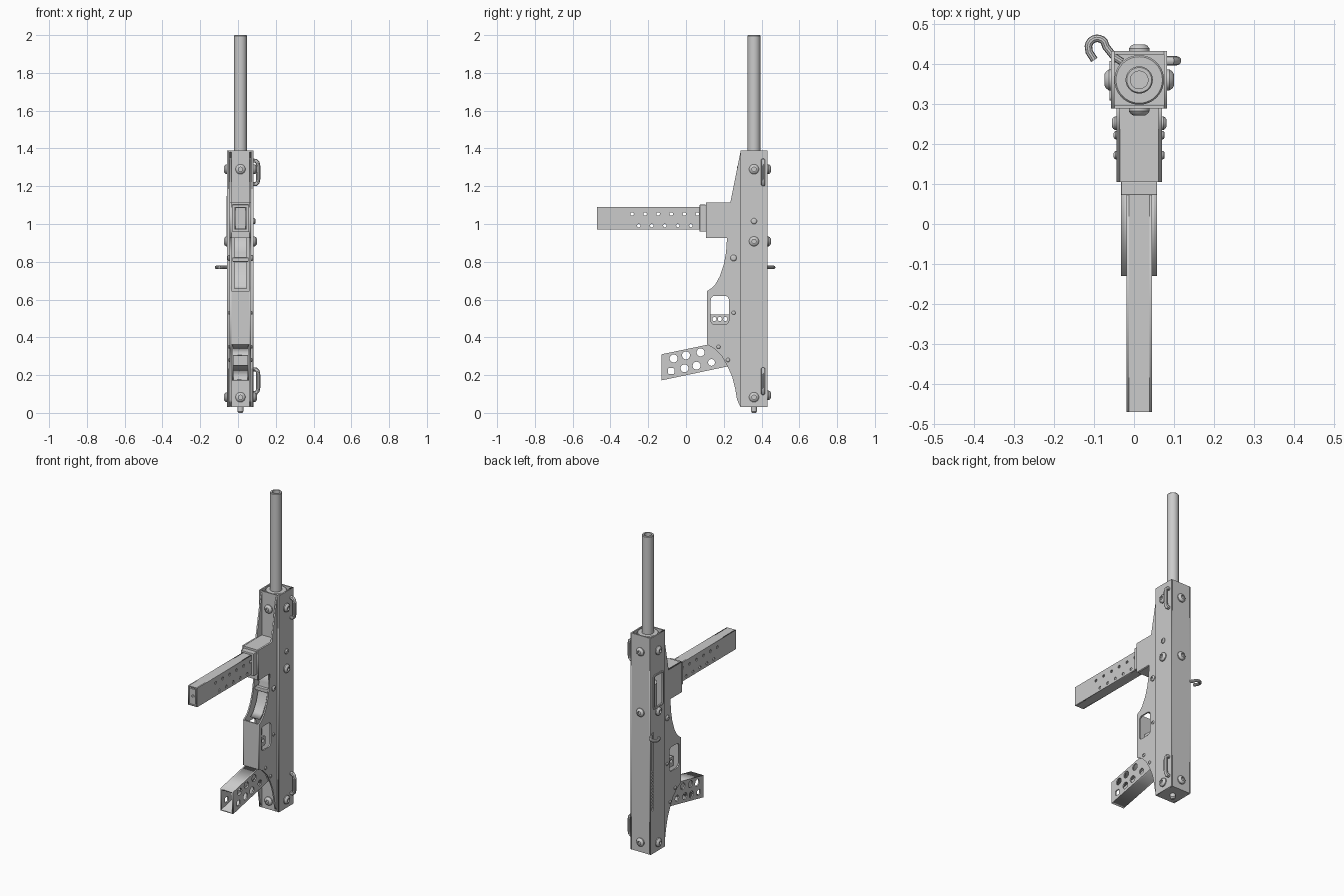
import bpy, bmesh, math
from mathutils import Matrix, Vector

cube = bpy.data.objects.get("Cube")
if cube:
    bpy.data.objects.remove(cube)

steel = bpy.data.materials.new("grey_steel")
steel.use_nodes = True
steel.diffuse_color = (0.6, 0.6, 0.6, 1)
steel.node_tree.nodes["Principled BSDF"].inputs["Base Color"].default_value = (0.6, 0.6, 0.6, 1)

CX, CY = 0.013, 0.36          # bore axis
AXES = {"+x": (1, 0, 0), "-x": (-1, 0, 0), "+y": (0, 1, 0),
        "-y": (0, -1, 0), "+z": (0, 0, 1), "-z": (0, 0, -1)}


def add(name, mesh, smooth=False):
    mesh.materials.clear()
    mesh.materials.append(steel)
    ob = bpy.data.objects.new(name, mesh)
    bpy.context.collection.objects.link(ob)
    if smooth:
        bpy.ops.object.select_all(action="DESELECT")
        bpy.context.view_layer.objects.active = ob
        ob.select_set(True)
        bpy.ops.object.shade_smooth_by_angle(angle=math.radians(35))
    return ob


def box(name, x, y, z, bevel=0.0):
    bm = bmesh.new()
    bmesh.ops.create_cube(bm, size=1)
    for v in bm.verts:
        v.co = Vector([(a + b) / 2 + c * (b - a) for (a, b), c in zip((x, y, z), v.co)])
    if bevel:
        bmesh.ops.bevel(bm, geom=bm.edges[:], offset=bevel, segments=2, affect="EDGES", profile=0.5)
    me = bpy.data.meshes.new(name)
    bm.to_mesh(me)
    bm.free()
    return add(name, me)


def lathe(name, profile, loc, axis="+z", steps=28):
    bm = bmesh.new()
    verts = [bm.verts.new((r, 0, h)) for r, h in profile]
    edges = [bm.edges.new(p) for p in zip(verts, verts[1:])]
    bmesh.ops.spin(bm, geom=verts + edges, axis=(0, 0, 1), cent=(0, 0, 0),
                   angle=2 * math.pi, steps=steps)
    bmesh.ops.remove_doubles(bm, verts=bm.verts[:], dist=1e-5)
    bmesh.ops.recalc_face_normals(bm, faces=bm.faces[:])
    turn = Vector((0, 0, 1)).rotation_difference(Vector(AXES[axis])).to_matrix().to_4x4()
    bm.transform(Matrix.Translation(loc) @ turn)
    me = bpy.data.meshes.new(name)
    bm.to_mesh(me)
    bm.free()
    return add(name, me, True)


def curve_mesh(name, loops, cyclic, **settings):
    cu = bpy.data.curves.new(name + "_curve", "CURVE")
    for key, value in settings.items():
        setattr(cu, key, value)
    for pts in loops:
        sp = cu.splines.new("POLY")
        sp.points.add(len(pts) - 1)
        for p, co in zip(sp.points, pts):
            p.co = (*co, 1) if len(co) == 3 else (*co, 0, 1)
        sp.use_cyclic_u = cyclic
    tmp = bpy.data.objects.new(name + "_tmp", cu)
    bpy.context.collection.objects.link(tmp)
    dg = bpy.context.evaluated_depsgraph_get()
    me = bpy.data.meshes.new_from_object(tmp.evaluated_get(dg))
    bpy.data.objects.remove(tmp)
    me.name = name
    return me


def plate(name, loops, x, thick):
    # sheet drawn in (y, z), first loop is the outline and the rest are holes
    me = curve_mesh(name, loops, True, dimensions="2D", fill_mode="BOTH", extrude=thick / 2)
    me.transform(Matrix(((0, 0, 1, x), (1, 0, 0, 0), (0, 1, 0, 0), (0, 0, 0, 1))))
    return add(name, me)


def rod(name, pts, radius):
    me = curve_mesh(name, [pts], False, dimensions="3D", bevel_depth=radius,
                    bevel_resolution=3, use_fill_caps=True)
    return add(name, me, True)


def circle(y, z, r, n=20):
    return [(y + r * math.cos(i * math.tau / n), z + r * math.sin(i * math.tau / n)) for i in range(n)]


def rect(y0, y1, z0, z1, r=0.0):
    if not r:
        return [(y0, z0), (y1, z0), (y1, z1), (y0, z1)]
    pts = []
    for k, (cy, cz) in enumerate([(y1 - r, z1 - r), (y0 + r, z1 - r), (y0 + r, z0 + r), (y1 - r, z0 + r)]):
        for i in range(6):
            a = (k + i / 5) * math.pi / 2
            pts.append((cy + r * math.cos(a), cz + r * math.sin(a)))
    return pts


# Square receiver tube: four walls, ejection port and handle slot on one side
X0, X1, Y0, Y1, Z0, Z1 = -0.057, 0.083, 0.288, 0.432, 0.03, 1.39
T = 0.008
plate("receiver_right_wall", [rect(Y0, Y1, Z0, Z1), rect(0.315, 0.4, 0.94, 1.14, 0.006),
                              rect(0.402, 0.418, 0.3, 0.79, 0.006)], X0 + T / 2, T)
plate("receiver_left_wall", [rect(Y0, Y1, Z0, Z1)], X1 - T / 2, T)
for name, ya in (("receiver_front_wall", Y0), ("receiver_back_wall", Y1 - T)):
    box(name, (X0 + T, X1 - T), (ya, ya + T), (Z0, Z1))
box("receiver_end_plate", (X0 + T, X1 - T), (Y0 + T, Y1 - T), (Z0, Z0 + T))
lathe("end_screw", [(0, 0.03), (0.016, 0.03), (0.016, 0.008), (0.01, 0), (0, 0)], (CX, CY, 0))
lathe("breech_bolt", [(0, 0.8), (0.052, 0.8), (0.052, 1.07), (0, 1.07)], (CX, CY, 0))
for i in range(12):
    z = 0.32 + i * 0.02
    box("slot_rib", (X0 + 0.002, X0 + 0.014), (0.403, 0.417), (z, z + 0.007))
plate("port_rim", [rect(0.308, 0.407, 0.933, 1.147, 0.01), rect(0.318, 0.397, 0.943, 1.137, 0.006)],
      X0 - 0.002, 0.005)

# Barrel with open bore and its front bushing
lathe("barrel", [(0.022, 1.3), (0.034, 1.3), (0.034, 1.996), (0.031, 2), (0.022, 2), (0.022, 1.3)],
      (CX, CY, 0), steps=40)
lathe("barrel_bushing", [(0.034, 1.3), (0.062, 1.3), (0.062, 1.38), (0.058, 1.385), (0.034, 1.385)],
      (CX, CY, 0), steps=40)

# Folded sheet frame: two matching side plates with trigger window
outline = [(0.289, 1.385), (0.235, 1.115), (0.105, 1.115), (0.105, 0.925), (0.217, 0.925),
           (0.212, 0.85), (0.2, 0.785), (0.18, 0.725), (0.155, 0.68), (0.135, 0.66), (0.111, 0.645),
           (0.111, 0.362), (0.15, 0.34), (0.19, 0.3), (0.22, 0.246), (0.245, 0.19), (0.26, 0.13),
           (0.27, 0.07), (0.289, 0.03)]
window = rect(0.131, 0.227, 0.468, 0.62, 0.022)
FX0, FX1 = -0.044, 0.07
for name, x in (("frame_right_plate", FX0 + 0.0045), ("frame_left_plate", FX1 - 0.0045)):
    plate(name, [outline, window], x, 0.009)
inner = (FX0 + 0.009, FX1 - 0.009)
box("frame_front_wall", inner, (0.111, 0.119), (0.362, 0.645))
box("magazine_well", inner, (0.105, 0.288), (0.926, 1.114))

# Curved catch lever between the plates, with its cross pin
arc = [(0.24, 0.925), (0.236, 0.85), (0.226, 0.79), (0.208, 0.73), (0.18, 0.68), (0.15, 0.655)]
plate("catch_lever", [arc + [(y + 0.012, z) for y, z in reversed(arc)]], CX, 0.064)
box("catch_block", (-0.03, 0.056), (0.212, 0.24), (0.8, 0.822), 0.003)

# Drilled trigger
plate("trigger", [rect(0.125, 0.232, 0.462, 0.522, 0.008)] +
      [circle(y, 0.497, 0.011) for y in (0.15, 0.179, 0.208)], CX, 0.03)

# Hollow drilled pistol grip
holes = [(-0.066, 0.288, 0.021), (0, 0.304, 0.021), (0.077, 0.32, 0.021),
         (-0.008, 0.236, 0.021), (0.056, 0.25, 0.021), (0.135, 0.267, 0.018)]
grip = [(-0.13, 0.172), (0.22, 0.246), (0.19, 0.3), (0.15, 0.34), (0.119, 0.362), (-0.13, 0.31)]
for name, x in (("grip_right_plate", -0.028), ("grip_left_plate", 0.054)):
    plate(name, [grip, rect(-0.095, -0.062, 0.205, 0.238, 0.008)] + [circle(*h) for h in holes], x, 0.008)
for name, a, b, h in (("grip_lower_strap", (-0.13, 0.172), (0.22, 0.246), 0.008),
                      ("grip_upper_strap", (-0.13, 0.302), (0.119, 0.354), 0.008)):
    plate(name, [[a, b, (b[0], b[1] + h), (a[0], a[1] + h)]], CX, 0.074)

# Drilled magazine tube with collar and base plate
MX0, MX1, MZ0, MZ1 = -0.019, 0.045, 0.97, 1.09
drilled = [circle(-0.285 + 0.069 * i, 1.053, 0.009, 14) for i in range(6)]
drilled += [circle(-0.25 + 0.069 * i, 0.991, 0.009, 14) for i in range(5)]
for name, x in (("magazine_right_wall", MX0 + 0.003), ("magazine_left_wall", MX1 - 0.003)):
    plate(name, [rect(-0.47, 0.106, MZ0, MZ1)] + drilled, x, 0.006)
for name, z in (("magazine_lower_wall", MZ0), ("magazine_upper_wall", MZ1 - 0.006)):
    box(name, (MX0 + 0.006, MX1 - 0.006), (-0.47, 0.106), (z, z + 0.006))
box("magazine_base", (MX0 + 0.006, MX1 - 0.006), (-0.462, -0.454), (MZ0 + 0.006, MZ1 - 0.006))
box("magazine_base_plate", (-0.004, 0.03), (-0.467, -0.462), (0.985, 1.075))
lathe("base_button", [(0.01, 0), (0.01, 0.003), (0.006, 0.003), (0.006, 0), (0, 0)],
      (CX, -0.467, 1.03), "-y", 16)
box("magazine_collar", (-0.032, 0.058), (0.072, 0.107), (0.96, 1.102), 0.003)

# Domed socket screws around the receiver
screw = [(0.026, 0), (0.026, 0.006), (0.021, 0.013), (0.014, 0.017), (0.011, 0.017), (0.011, 0.008), (0, 0.008)]
for z in (1.29, 0.908, 0.083):
    lathe("left_screw", screw, (X1, CY, z), "+x")
    lathe("right_screw", screw, (X0, CY, z), "-x")
    lathe("back_screw", screw, (CX, Y1, z + 0.01 * (z < 0.5)), "+y")
    if z != 0.908:
        lathe("front_screw", screw, (CX, Y0, z), "-y")
small = [(r * 0.6, h * 0.6) for r, h in screw]
lathe("bolt_stop_screw", small, (X1, CY, 1.015), "+x")

# Cross pins through the frame
for y, z, s in ((0.252, 0.82, 0.65), (0.252, 0.53, 0.4), (0.172, 0.35, 0.4), (0.222, 0.28, 0.4)):
    head = [(s * r, s * h) for r, h in screw]
    lathe("frame_pin_left", head, (FX1, y, z), "+x", 16)
    lathe("frame_pin_right", head, (FX0, y, z), "-x", 16)

# Sling loops on the left wall
for zc in (1.273, 0.168):
    half = [(0.075, 0.062), (0.095, 0.062), (0.104, 0.052), (0.107, 0.035)]
    pts = [(x, 0.408, zc + dz) for x, dz in half] + [(x, 0.408, zc - dz) for x, dz in reversed(half)]
    rod("sling_loop", pts, 0.0115)

# Hooked charging handle
hook = [(-0.03, 0.405), (-0.05, 0.418), (-0.07, 0.443)]
hook += [(-0.092 + 0.022 * math.cos(a), 0.442 + 0.022 * math.sin(a))
         for a in [math.radians(35 + 20 * i) for i in range(8)]]
hook += [(-0.112, 0.43), (-0.099, 0.41)]
rod("charging_handle", [(x, y, 0.77) for x, y in hook], 0.0095)
